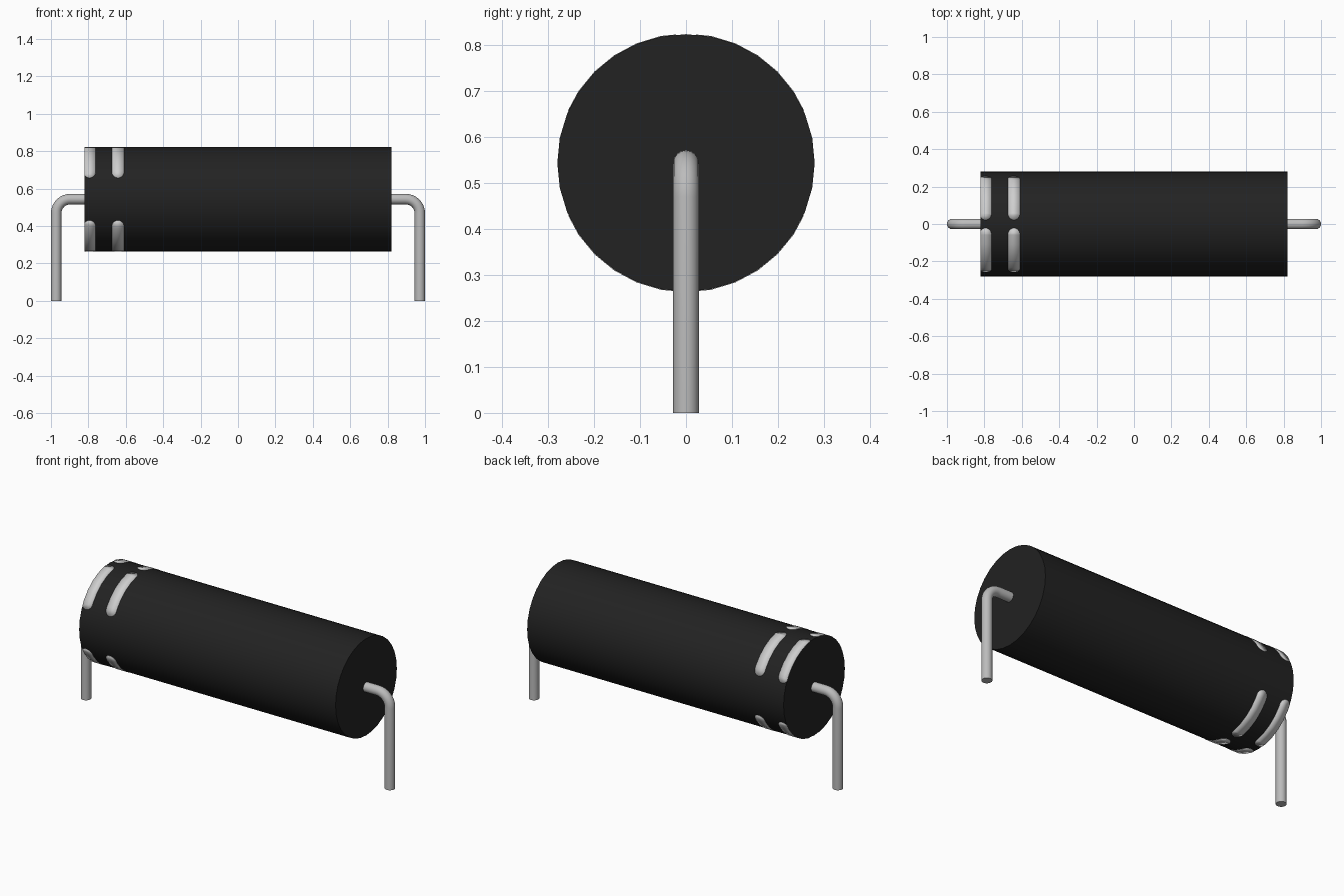
import bpy, bmesh, math

cube = bpy.data.objects.get("Cube")
if cube:
    bpy.data.objects.remove(cube, do_unlink=True)

SIDES, RADIUS, HALF, AXIS_Z = 32, 0.28, 0.82, 0.544
WIRE_R = 0.028


def material(name, value, rough=0.6):
    m = bpy.data.materials.new(name)
    m.use_nodes = True
    colour = (value, value, value, 1)
    m.diffuse_color = colour
    bsdf = m.node_tree.nodes["Principled BSDF"]
    bsdf.inputs["Base Color"].default_value = colour
    bsdf.inputs["Roughness"].default_value = rough
    return m


BLACK = material("black_casing", 0.016)
SILVER = material("silver_wire", 0.50)
PALE = material("pale_marking", 0.62)


def smooth(ob):
    bpy.ops.object.select_all(action='DESELECT')
    ob.select_set(True)
    bpy.context.view_layer.objects.active = ob
    bpy.ops.object.shade_smooth_by_angle(angle=math.radians(35))


# Casing: capped cylinder lying along x
bpy.ops.mesh.primitive_cylinder_add(vertices=SIDES, radius=RADIUS, depth=2 * HALF,
                                    location=(0, 0, AXIS_Z), rotation=(0, math.pi / 2, 0))
body = bpy.context.object
body.name = "casing"
body.data.materials.append(BLACK)
smooth(body)


# Bent wire legs, one at each end
def wire(name, side):
    bend, leg_x = 0.075, 1 - WIRE_R
    pts = [(HALF - 0.02, AXIS_Z)]
    for i in range(9):
        a = math.pi / 2 * (1 - i / 8)
        pts.append((leg_x - bend + bend * math.cos(a), AXIS_Z - bend + bend * math.sin(a)))
    pts.append((leg_x, 0))
    cu = bpy.data.curves.new(name, 'CURVE')
    cu.dimensions = '3D'
    cu.bevel_depth, cu.bevel_resolution, cu.use_fill_caps = WIRE_R, 6, True
    sp = cu.splines.new('POLY')
    sp.points.add(len(pts) - 1)
    for p, (x, z) in zip(sp.points, pts):
        p.co = (side * x, 0, z, 1)
    ob = bpy.data.objects.new(name, cu)
    bpy.context.collection.objects.link(ob)
    bpy.ops.object.select_all(action='DESELECT')
    ob.select_set(True)
    bpy.context.view_layer.objects.active = ob
    bpy.ops.object.convert(target='MESH')
    ob = bpy.context.object
    ob.data.materials.clear()
    ob.data.materials.append(SILVER)
    smooth(ob)


wire("left_wire", 1)
wire("right_wire", -1)


# Rounded marking plates that follow the casing's facets
def facet_radius(a):
    step = 2 * math.pi / SIDES
    return RADIUS * math.cos(step / 2) / math.cos(a % step - step / 2) + 0.0015


def marking(name, centre_x, quarter):
    half_w, cap = 0.032, math.radians(7)
    start, end = math.radians(24), math.radians(85.5)
    # Stations: rounded ends plus every facet edge between them
    angles = {start + cap * (1 - math.cos(t * math.pi / 12)) for t in range(7)}
    angles |= {end - cap * (1 - math.cos(t * math.pi / 12)) for t in range(7)}
    angles |= {math.radians(11.25 * k) for k in range(3, 8)}
    bm = bmesh.new()
    rows = []
    for a in sorted(angles):
        d = max(0, 1 - min(a - start, end - a) / cap)
        w = half_w * max(0.15, math.sqrt(max(0, 1 - d * d)))
        b = a if quarter in (0, 2) else math.pi - a
        b += math.pi if quarter >= 2 else 0
        r = facet_radius(b)
        rows.append([bm.verts.new((max(centre_x + s * w, -HALF - 0.0005),
                                   r * math.cos(b), AXIS_Z + r * math.sin(b)))
                     for s in (-1, 1)])
    for p, q in zip(rows, rows[1:]):
        f = bm.faces.new((p[0], p[1], q[1], q[0]))
        f.normal_update()
        c = f.calc_center_median()
        if f.normal.y * c.y + f.normal.z * (c.z - AXIS_Z) < 0:
            f.normal_flip()
    me = bpy.data.meshes.new(name)
    bm.to_mesh(me)
    bm.free()
    me.materials.append(PALE)
    ob = bpy.data.objects.new(name, me)
    bpy.context.collection.objects.link(ob)
    smooth(ob)
    thick = ob.modifiers.new("thickness", 'SOLIDIFY')
    thick.thickness, thick.offset = 0.0015, -1


for band, x in (("end", -0.794), ("inner", -0.642)):
    for q, place in enumerate(("upper_back", "upper_front", "lower_front", "lower_back")):
        marking(f"{band}_band_{place}", x, q)
